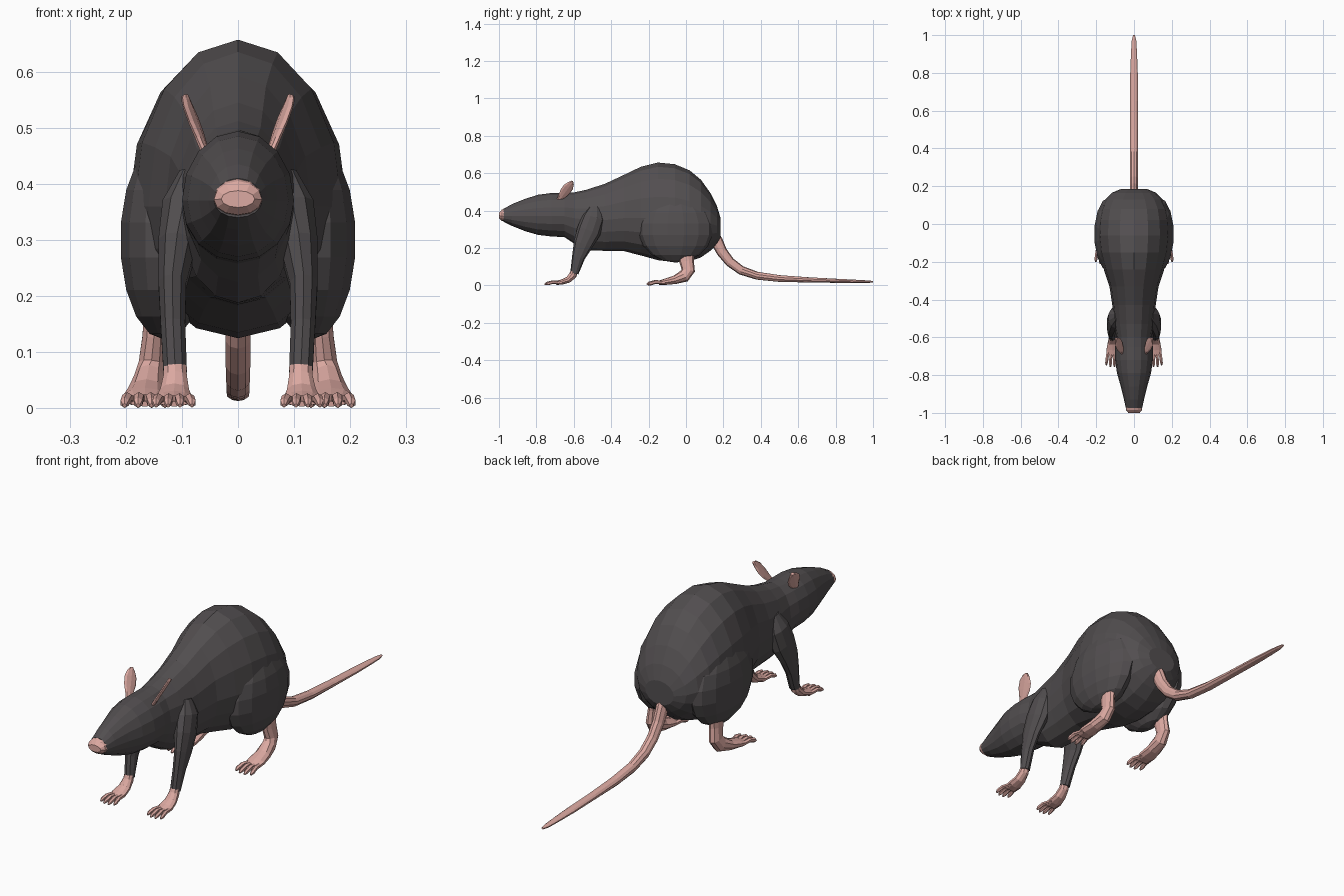
import bpy, bmesh
from math import sin, cos, pi
from mathutils import Vector, Matrix

if "Cube" in bpy.data.objects:
    bpy.data.objects.remove(bpy.data.objects["Cube"])


def material(name, rgb):
    m = bpy.data.materials.new(name)
    m.diffuse_color = (*rgb, 1)
    m.use_nodes = True
    m.node_tree.nodes["Principled BSDF"].inputs["Base Color"].default_value = m.diffuse_color
    return m


FUR = material("dark_fur", (0.085, 0.077, 0.08))
SKIN = material("pink_skin", (0.72, 0.4, 0.36))


def skin_rings(bm, rings):
    """Bridge a list of equal point rings and close both ends."""
    loops = [[bm.verts.new(p) for p in r] for r in rings]
    n = len(loops[0])
    for a, b in zip(loops, loops[1:]):
        for i in range(n):
            bm.faces.new((a[i], a[(i + 1) % n], b[(i + 1) % n], b[i]))
    bm.faces.new(loops[0])
    bm.faces.new(loops[-1])


def tube(bm, path, n):
    """Elliptical tube: path of (x, y, z, side radius, other radius)."""
    pts = [Vector(p[:3]) for p in path]
    rings = []
    for i, p in enumerate(path):
        t = (pts[min(i + 1, len(pts) - 1)] - pts[max(i - 1, 0)]).normalized()
        up = t.cross(Vector((1, 0, 0))).normalized()
        side = up.cross(t).normalized()
        rings.append([pts[i] + side * p[3] * cos(2 * pi * (k + .5) / n)
                      + up * p[4] * sin(2 * pi * (k + .5) / n) for k in range(n)])
    skin_rings(bm, rings)


def finish(bm, name, mat, mirror=False):
    bmesh.ops.recalc_face_normals(bm, faces=bm.faces)
    me = bpy.data.meshes.new(name)
    bm.to_mesh(me)
    bm.free()
    me.materials.append(mat)
    ob = bpy.data.objects.new(name, me)
    bpy.context.collection.objects.link(ob)
    if mirror:
        ob.modifiers.new("Mirror", 'MIRROR').use_axis[0] = True
    return ob


def section(y, top, mid, bottom, w, n=16):
    """Upright cross-section with separate upper and lower heights."""
    ring = []
    for k in range(n):
        a = 2 * pi * k / n
        h = (top - mid) if sin(a) > 0 else (mid - bottom)
        ring.append((w * cos(a), y, mid + h * sin(a)))
    return ring


# Head and trunk: y, top, widest height, bottom, half width
trunk = [
    (-.975, .41, .37, .34, .043), (-.93, .435, .37, .318, .053),
    (-.86, .463, .37, .29, .07), (-.79, .485, .37, .27, .09),
    (-.72, .494, .37, .262, .1), (-.65, .494, .37, .258, .1),
    (-.6, .497, .36, .225, .093), (-.53, .512, .35, .188, .105),
    (-.43, .545, .35, .185, .115), (-.33, .592, .36, .183, .13),
    (-.24, .635, .36, .16, .16), (-.15, .657, .36, .135, .185),
    (-.06, .648, .36, .125, .195), (.02, .615, .35, .13, .19),
    (.08, .565, .34, .15, .178), (.13, .495, .33, .185, .152),
    (.165, .425, .32, .22, .118), (.185, .36, .31, .255, .07)]
bm = bmesh.new()
skin_rings(bm, [section(*r) for r in trunk])
finish(bm, "body", FUR)

# Nose pad
bm = bmesh.new()
skin_rings(bm, [section(-.965, .413, .37, .343, .044, 12),
                section(-.985, .405, .372, .345, .043, 12),
                section(-1, .388, .373, .358, .03, 12)])
finish(bm, "nose", SKIN)

# Haunches
bm = bmesh.new()
bmesh.ops.create_uvsphere(bm, u_segments=14, v_segments=9, radius=1,
                          matrix=Matrix.Translation((.13, -.055, .3)) @ Matrix.Diagonal((.082, .2, .178, 1)))
finish(bm, "haunch", FUR, True)

# Front legs
bm = bmesh.new()
tube(bm, [(.085, -.485, .42, .02, .03), (.095, -.495, .36, .042, .06),
          (.108, -.52, .29, .036, .064), (.117, -.55, .22, .026, .052),
          (.116, -.575, .15, .023, .035), (.112, -.597, .065, .022, .022)], 10)
finish(bm, "front_leg", FUR, True)


def paw(name, path, x, y, z, spread, length, r):
    """Foot tube plus four splayed toes starting at (x, y, z)."""
    bm = bmesh.new()
    tube(bm, path, 10)
    for i in range(4):
        s = (i - 1.5) / 1.5
        k = length * (1 - .18 * abs(s))
        tube(bm, [(x + s * spread * .65, y + .02, z, r, r * .9),
                  (x + s * spread * .88, y - k * .45, z + .004, r, r),
                  (x + s * spread, y - k * .85, .01, r * .85, r),
                  (x + s * spread, y - k, .005, r * .4, r * .4)], 6)
    finish(bm, name, SKIN, True)


# Paws
paw("front_paw", [(.112, -.594, .085, .02, .019), (.112, -.605, .055, .022, .021),
                  (.113, -.63, .03, .027, .017), (.114, -.665, .018, .033, .014),
                  (.114, -.695, .013, .028, .01)],
    .114, -.68, .014, .032, .082, .009)
paw("hind_paw", [(.145, .0, .2, .024, .045), (.15, .003, .13, .021, .039),
                 (.154, .012, .08, .024, .036), (.158, -.01, .05, .028, .034),
                 (.163, -.06, .03, .034, .023), (.166, -.11, .02, .039, .017),
                 (.166, -.145, .014, .032, .011)],
    .166, -.13, .015, .036, .085, .01)

# Ears: thin leaf shapes leaning up, out and back
base, tip = Vector((.058, -.68, .455)), Vector((.095, -.607, .556))
axis = (tip - base).normalized()
wide = Vector((.42, -.8, .42))
wide = (wide - axis * wide.dot(axis)).normalized()
thin = axis.cross(wide)
bm = bmesh.new()
rings = []
for t, w in [(0, .014), (.2, .02), (.45, .029), (.7, .029), (.9, .018), (1, .006)]:
    c = base.lerp(tip, t)
    rings.append([c + wide * w * cos(k * pi / 4) + thin * .007 * sin(k * pi / 4) for k in range(8)])
skin_rings(bm, rings)
finish(bm, "ear", SKIN, True)

# Tail
bm = bmesh.new()
tube(bm, [(0, .13, .29, .024, .035), (0, .165, .235, .024, .033), (0, .192, .18, .023, .029),
          (0, .235, .125, .023, .026), (0, .295, .081, .023, .024), (0, .38, .052, .022, .021),
          (0, .5, .037, .022, .018), (0, .65, .03, .021, .014), (0, .8, .025, .021, .011),
          (0, .9, .022, .017, .009), (0, .97, .02, .013, .007), (0, 1, .02, .005, .004)], 10)
finish(bm, "tail", SKIN)
